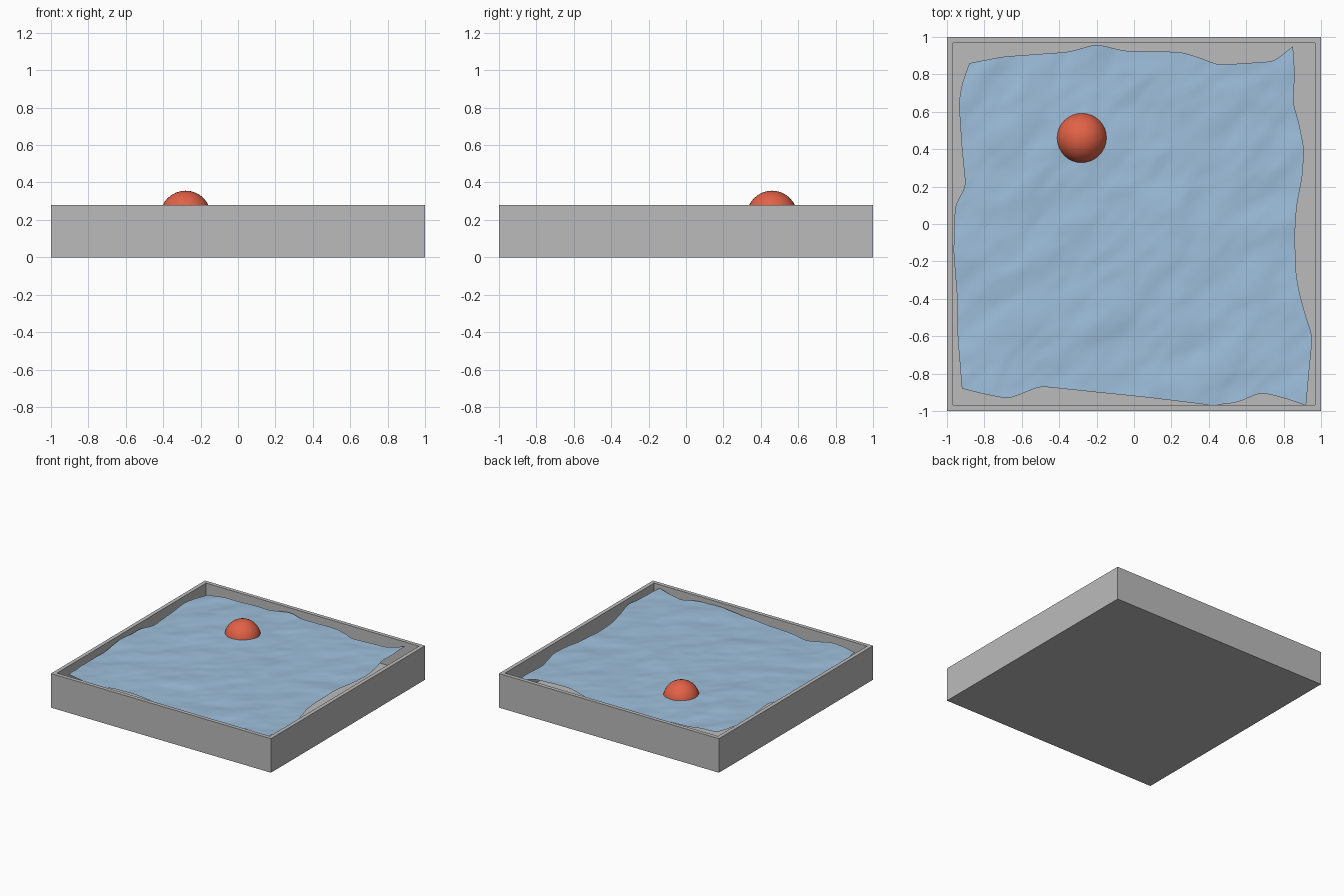
import bpy, bmesh, math
from mathutils import Vector, noise

if "Cube" in bpy.data.objects:
    bpy.data.objects.remove(bpy.data.objects["Cube"])


def material(name, rgb):
    m = bpy.data.materials.new(name)
    m.diffuse_color = (*rgb, 1)
    m.use_nodes = True
    m.node_tree.nodes["Principled BSDF"].inputs["Base Color"].default_value = m.diffuse_color
    return m


def add_object(name, bm, mat):
    me = bpy.data.meshes.new(name)
    bm.to_mesh(me)
    bm.free()
    me.materials.append(mat)
    ob = bpy.data.objects.new(name, me)
    bpy.context.collection.objects.link(ob)
    return ob


grey = material("grey_tray", (0.5, 0.5, 0.5))
blue = material("water_blue", (0.34, 0.52, 0.71))
red = material("ball_red", (0.76, 0.12, 0.063))

# Tray: open box with a thin floor and walls
WALL, HEIGHT = 0.045, 0.28
bm = bmesh.new()
bmesh.ops.create_cube(bm, size=1)
bmesh.ops.scale(bm, vec=(2, 2, HEIGHT), verts=bm.verts)
bmesh.ops.translate(bm, vec=(0, 0, HEIGHT / 2), verts=bm.verts)
top = max(bm.faces, key=lambda f: f.calc_center_median().z)
bmesh.ops.inset_region(bm, faces=[top], thickness=WALL)
floor = bmesh.ops.extrude_discrete_faces(bm, faces=[top])["faces"][0]
bmesh.ops.translate(bm, vec=(0, 0, WALL - HEIGHT), verts=floor.verts)
bmesh.ops.recalc_face_normals(bm, faces=bm.faces)
add_object("tray", bm, grey)

# Ragged outline of the water, each side as (along, offset) points
LEFT = [(-.88, -.92), (-.6, -.943), (-.4, -.945), (-.15, -.965), (.1, -.957),
        (.2, -.90), (.4, -.92), (.65, -.937), (.75, -.92), (.86, -.88)]
RIGHT = [(-.97, .92), (-.8, .935), (-.6, .955), (-.5, .92), (-.35, .88), (-.25, .865),
         (-.05, .86), (.1, .87), (.25, .90), (.4, .91), (.55, .88), (.65, .85), (.8, .86), (.95, .85)]
FRONT = [(-.92, -.88), (-.8, -.91), (-.67, -.935), (-.5, -.868), (-.2, -.90), (.05, -.925),
         (.3, -.955), (.42, -.97), (.55, -.955), (.68, -.90), (.8, -.93), (.92, -.97)]
BACK = [(-.88, .86), (-.7, .895), (-.35, .92), (-.2, .962), (-.05, .925), (.25, .92),
        (.35, .89), (.45, .85), (.6, .86), (.75, .87), (.85, .95)]
N = 110


def resample(points, swap):
    """Even samples along one side, lightly rounded, as 2D vectors."""
    a, b = points[0][0], points[-1][0]
    out = []
    for i in range(N + 1):
        t = a + (b - a) * i / N
        for (t0, v0), (t1, v1) in zip(points, points[1:]):
            if t <= t1 + 1e-6:
                v = v0 + (v1 - v0) * (t - t0) / (t1 - t0)
                break
        out.append(Vector((v, t) if swap else (t, v)))
    for _ in range(4):
        out = [out[0]] + [(p + q * 2 + r) / 4 for p, q, r in zip(out, out[1:], out[2:])] + [out[-1]]
    return out


def wave_height(x, y):
    swell = noise.noise(Vector((x * 1.7 + 3, y * 1.9, 0.4)))
    chop = noise.noise(Vector(((x + y) * 2.6, (y - x) * 4.6, 5.1)))
    ripple = noise.noise(Vector(((x + y) * 6, (y - x) * 10, 9.3)))
    return 0.247 + 0.010 * swell + 0.008 * chop + 0.003 * ripple


# Water: wavy sheet filling the outline by blending its four sides
left, right = resample(LEFT, True), resample(RIGHT, True)
front, back = resample(FRONT, False), resample(BACK, False)
bm = bmesh.new()
grid = []
for j in range(N + 1):
    v = j / N
    row = []
    for i in range(N + 1):
        u = i / N
        p = (front[i] * (1 - v) + back[i] * v + left[j] * (1 - u) + right[j] * u
             - front[0] * (1 - u) * (1 - v) - front[N] * u * (1 - v)
             - back[0] * (1 - u) * v - back[N] * u * v)
        row.append(bm.verts.new((p.x, p.y, wave_height(p.x, p.y))))
    grid.append(row)
for j in range(N):
    for i in range(N):
        f = bm.faces.new((grid[j][i], grid[j][i + 1], grid[j + 1][i + 1], grid[j + 1][i]))
        f.smooth = True
add_object("water_surface", bm, blue)

# Ball floating half submerged
bm = bmesh.new()
bmesh.ops.create_uvsphere(bm, u_segments=32, v_segments=16, radius=0.136)
for f in bm.faces:
    f.smooth = True
ball = add_object("floating_ball", bm, red)
ball.location = (-0.28, 0.46, 0.22)
